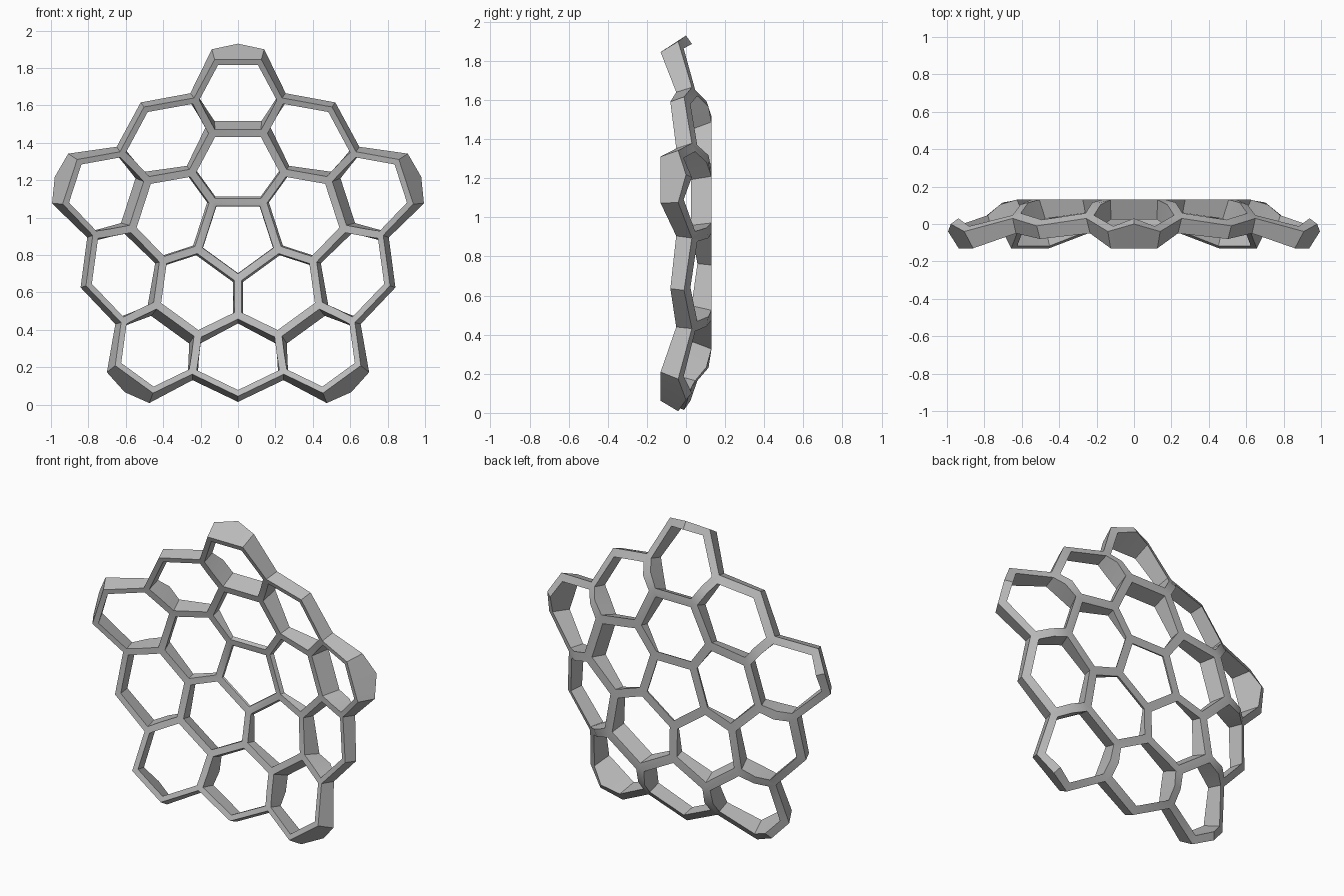
import bpy, bmesh, math
from mathutils import Vector

cube = bpy.data.objects.get("Cube")
if cube:
    bpy.data.objects.remove(cube, do_unlink=True)

CENTRE_Z = 0.9
STEP = math.radians(72)
HALF = STEP / 2


def spoke(radius):
    return radius * math.sin(HALF), radius * math.cos(HALF)


# One sector of the web: joint -> (front, back), each (sideways, outward, depth)
JOINTS = {
    "A": ((*spoke(0.225), 0.105), (*spoke(0.23), 0.125)),
    "B": ((*spoke(0.42), 0.065), (*spoke(0.435), 0.13)),
    "C": ((0.135, 0.55, 0.03), (0.14, 0.59, 0.13)),
    "N": ((0.187, 0.645, -0.01), (0.2, 0.68, 0.11)),
    "D": ((0.235, 0.74, -0.05), (0.255, 0.765, 0.03)),
    "E": ((0.125, 0.945, -0.13), (0.14, 1.0, -0.04)),
    "M": ((0, 0.945, -0.13), (0, 1.03, 0)),
    "F": ((*spoke(0.855), -0.08), (*spoke(0.885), -0.01)),
}
RIM = "DEMF"
FRONT, BACK = 0, 1


def joint(key, side):
    """Position of a joint: key is (name, sector, mirror sign)."""
    name, sector, sign = key
    u, v, y = JOINTS[name][side]
    u *= sign
    a = sector * STEP
    return Vector((u * math.cos(a) + v * math.sin(a), y,
                   CENTRE_Z - u * math.sin(a) + v * math.cos(a)))


def inset(keys, side):
    """Hole outline of a cell, offset inwards from its joints."""
    pts = [joint(k, side) for k in keys]
    mid = sum(pts, Vector()) / len(pts)
    result = []
    for i, p in enumerate(pts):
        lines = []
        for j in (i - 1, i):
            q, r = pts[j], pts[(j + 1) % len(pts)]
            n = Vector((-(r.z - q.z), r.x - q.x)).normalized()
            if n.dot(Vector((mid.x - q.x, mid.z - q.z))) < 0:
                n.negate()
            rim = keys[j][0] in RIM and keys[(j + 1) % len(keys)][0] in RIM
            width = (0.03, 0.042)[side] if rim else (0.02, 0.027)[side]
            lines.append((n, width))
        (n1, w1), (n2, w2) = lines
        det = n1.x * n2.y - n1.y * n2.x
        if abs(det) > 0.1:
            off = Vector((w1 * n2.y - w2 * n1.y, n1.x * w2 - n2.x * w1)) / det
        else:
            off = (n1 + n2).normalized() * (w1 + w2) / 2
        h = Vector((p.x + off.x, p.y, p.z + off.y))
        # Lean the surface with the bowl
        drop = math.hypot(p.x, p.z - CENTRE_Z) - math.hypot(h.x, h.z - CENTRE_Z)
        if keys[i][0] in "NDEMF":
            h.y = min(0.13, p.y + drop * (0.4, 0.7)[side])
        elif side == FRONT:
            h.y = p.y + drop * 0.3
        result.append(h)
    return result


# Cells: central pentagon, inner ring, corner cells, edge cells
cells = [[("A", k, 1) for k in range(5)]]
for k in range(5):
    p, n = (k - 1) % 5, (k + 1) % 5
    cells.append([("A", p, 1), ("A", k, 1), ("B", k, 1),
                  ("C", k, 1), ("C", k, -1), ("B", p, 1)])
    cells.append([("C", k, -1), ("C", k, 1), ("N", k, 1), ("D", k, 1), ("E", k, 1),
                  ("M", k, 1), ("E", k, -1), ("D", k, -1), ("N", k, -1)])
    cells.append([("B", k, 1), ("C", n, -1), ("N", n, -1), ("D", n, -1), ("F", k, 1),
                  ("D", k, 1), ("N", k, 1), ("C", k, 1)])

bm = bmesh.new()
shared = {}


def vert(key, side):
    if (key, side) not in shared:
        shared[key, side] = bm.verts.new(joint(key, side))
    return shared[key, side]


# Front and back strut faces, and the walls of every hole
for keys in cells:
    count = len(keys)
    holes = [[bm.verts.new(p) for p in inset(keys, s)] for s in (FRONT, BACK)]
    for i in range(count):
        j = (i + 1) % count
        for s in (FRONT, BACK):
            bm.faces.new((vert(keys[i], s), vert(keys[j], s), holes[s][j], holes[s][i]))
        bm.faces.new((holes[0][i], holes[0][j], holes[1][j], holes[1][i]))

# Outer rim wall
rim = []
for k in range(5):
    rim += [("D", k, -1), ("E", k, -1), ("M", k, 1), ("E", k, 1), ("D", k, 1), ("F", k, 1)]
for a, b in zip(rim, rim[1:] + rim[:1]):
    bm.faces.new((vert(a, FRONT), vert(b, FRONT), vert(b, BACK), vert(a, BACK)))

bmesh.ops.recalc_face_normals(bm, faces=bm.faces[:])
mesh = bpy.data.meshes.new("honeycomb_panel")
bm.to_mesh(mesh)
bm.free()

grey = bpy.data.materials.new("plain grey")
grey.use_nodes = True
grey.diffuse_color = (0.5, 0.5, 0.5, 1)
grey.node_tree.nodes["Principled BSDF"].inputs["Base Color"].default_value = (0.5, 0.5, 0.5, 1)
mesh.materials.append(grey)

panel = bpy.data.objects.new("honeycomb_panel", mesh)
bpy.context.collection.objects.link(panel)
bpy.context.view_layer.objects.active = panel
panel.select_set(True)
bpy.ops.object.shade_smooth_by_angle(angle=math.radians(30))
